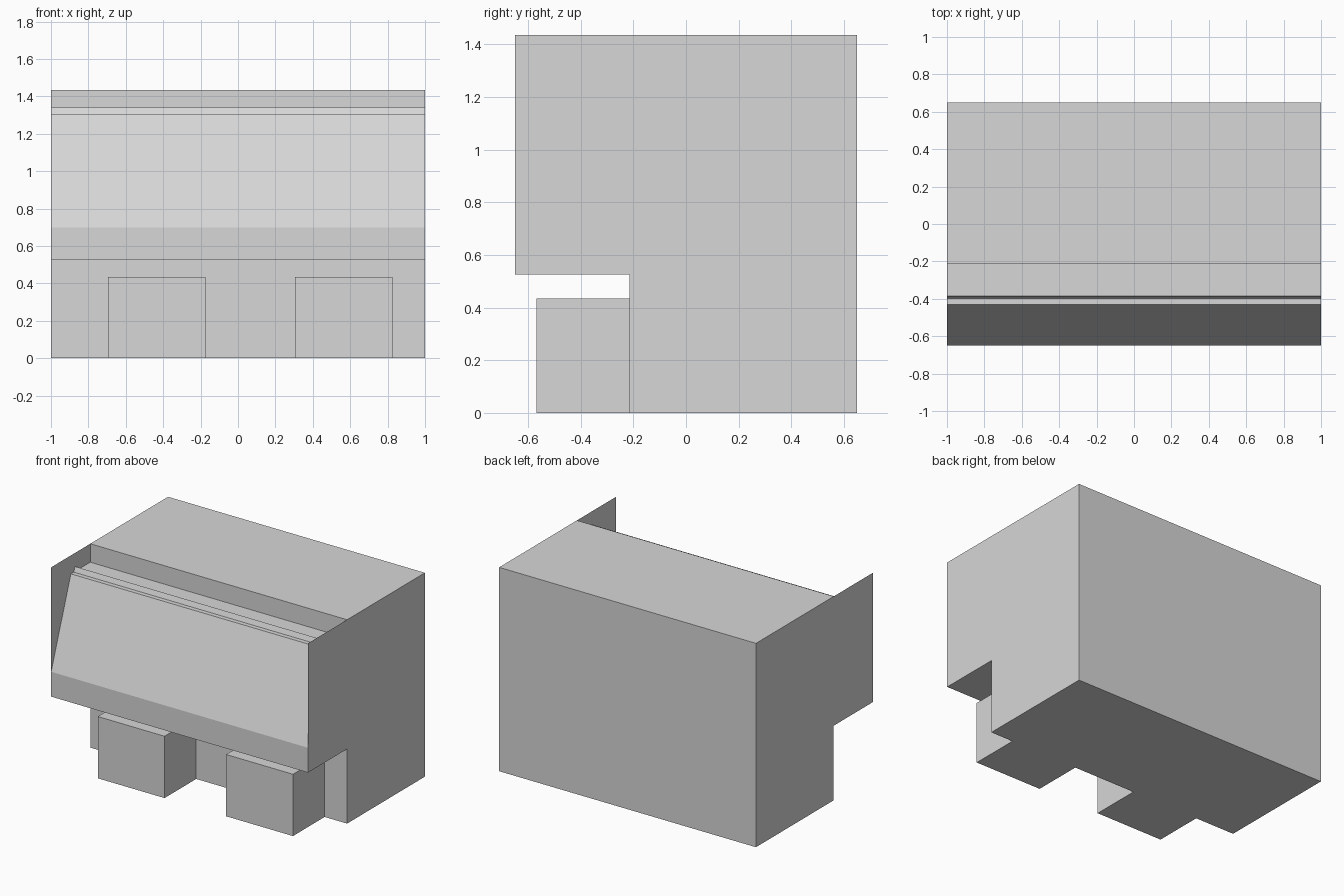
import bpy

cube = bpy.data.objects.get("Cube")
if cube:
    bpy.data.objects.remove(cube, do_unlink=True)

grey = bpy.data.materials.new("plain_grey")
grey.use_nodes = True
GREY = (0.68, 0.68, 0.68, 1)
grey.diffuse_color = GREY
grey.node_tree.nodes["Principled BSDF"].inputs["Base Color"].default_value = GREY


def add_part(name, verts, faces):
    mesh = bpy.data.meshes.new(name)
    mesh.from_pydata(verts, [], faces)
    mesh.materials.append(grey)
    part = bpy.data.objects.new(name, mesh)
    bpy.context.collection.objects.link(part)
    return part


def strip(name, profile, x0, x1, closed=True, caps=False):
    """Sweep a (y, z) profile, counterclockwise seen from +x, across x."""
    n = len(profile)
    verts = [(x, y, z) for x in (x0, x1) for y, z in profile]
    faces = []
    for i in range(n if closed else n - 1):
        j = (i + 1) % n
        faces.append((n + i, i, j, n + j))
    if caps:
        faces += [tuple(range(n, 2 * n)), tuple(reversed(range(n)))]
    return add_part(name, verts, faces)


BACK, WALL, FRONT = 0.65, -0.215, -0.65
TOP, FLOOR, UNDER = 1.435, 1.305, 0.525

# Cabinet shell with the sloping hood, top recess and overhang
strip("cabinet_shell", [
    (BACK, 0), (BACK, TOP), (WALL, TOP), (WALL, FLOOR),
    (-0.43, FLOOR), (FRONT, 0.70), (FRONT, UNDER),
    (WALL, UNDER), (WALL, 0)], -1, 1)

# Thin side panels that rise past the hood
side = [(BACK, 0), (BACK, TOP), (FRONT, TOP), (FRONT, UNDER),
        (WALL, UNDER), (WALL, 0)]
for name, x in (("left_side_panel", 1), ("right_side_panel", -1)):
    order = range(len(side)) if x > 0 else reversed(range(len(side)))
    add_part(name, [(x, y, z) for y, z in side], [tuple(order)])

# Narrow slanted lip standing in the top recess
strip("hood_lip", [(-0.385, 1.34), (-0.398, FLOOR)], -1, 1, closed=False)

# Two box feet in front of the base
foot = [(WALL, 0), (WALL, 0.435), (-0.567, 0.435), (-0.567, 0)]
for name, x0, x1 in (("right_foot", -0.695, -0.175), ("left_foot", 0.305, 0.825)):
    strip(name, foot, x0, x1, caps=True)
